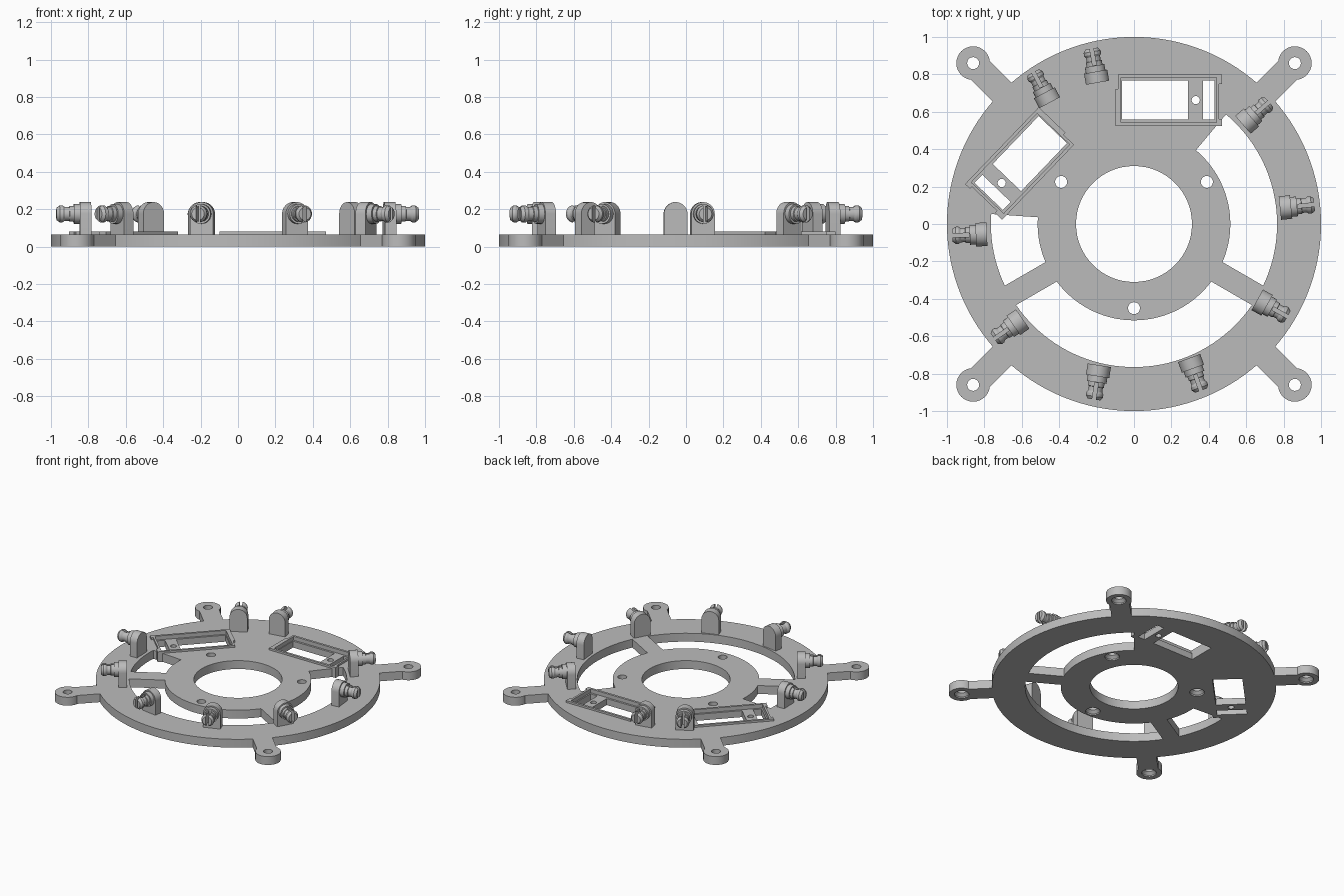
import bpy, bmesh
from math import sin, cos, pi, radians, asin
from mathutils import Matrix, Vector

cube = bpy.data.objects.get("Cube")
if cube:
    bpy.data.objects.remove(cube)

T = 0.065          # plate thickness
BEZEL_TOP = 0.08
AXIS_Z = 0.175     # height of the pin axis

grey = bpy.data.materials.new("light_grey_plastic")
grey.use_nodes = True
GREY = (0.5, 0.5, 0.5, 1)
grey.diffuse_color = GREY
grey.node_tree.nodes["Principled BSDF"].inputs["Base Color"].default_value = GREY


# ---- helpers ----
def prism(bm, pts, z0, z1, m=Matrix()):
    """Extrude a counter-clockwise outline between two heights."""
    lo = [bm.verts.new(m @ Vector((x, y, z0))) for x, y in pts]
    hi = [bm.verts.new(m @ Vector((x, y, z1))) for x, y in pts]
    bm.faces.new(lo[::-1])
    bm.faces.new(hi)
    n = len(pts)
    for i in range(n):
        j = (i + 1) % n
        bm.faces.new((lo[i], lo[j], hi[j], hi[i]))


def rect(x0, y0, x1, y1):
    return [(x0, y0), (x1, y0), (x1, y1), (x0, y1)]


def circle(r, cx=0, cy=0, n=32):
    return [(cx + r * cos(2 * pi * i / n), cy + r * sin(2 * pi * i / n)) for i in range(n)]


def lathe(bm, profile, m=Matrix(), n=32):
    """Closed solid of revolution about local z from (radius, z) pairs."""
    rings = [[bm.verts.new(m @ Vector((x, y, z))) for x, y in circle(r, n=n)] for r, z in profile]
    bm.faces.new(rings[0][::-1])
    bm.faces.new(rings[-1])
    for a, b in zip(rings, rings[1:]):
        for i in range(n):
            j = (i + 1) % n
            bm.faces.new((a[i], a[j], b[j], b[i]))


def make(name, bm):
    bmesh.ops.recalc_face_normals(bm, faces=bm.faces)
    me = bpy.data.meshes.new(name)
    bm.to_mesh(me)
    bm.free()
    me.materials.append(grey)
    ob = bpy.data.objects.new(name, me)
    bpy.context.collection.objects.link(ob)
    return ob


def boolean(ob, bm, op):
    """Apply a boolean with a temporary tool mesh."""
    tool = make("tool", bm)
    mod = ob.modifiers.new("cut", 'BOOLEAN')
    mod.operation, mod.object, mod.solver, mod.use_self = op, tool, 'EXACT', True
    bpy.context.view_layer.update()
    me = bpy.data.meshes.new_from_object(ob.evaluated_get(bpy.context.evaluated_depsgraph_get()))
    ob.modifiers.clear()
    ob.data = me
    bpy.data.objects.remove(tool)


def smooth(ob):
    bpy.ops.object.select_all(action='DESELECT')
    ob.select_set(True)
    bpy.context.view_layer.objects.active = ob
    bpy.ops.object.shade_smooth_by_angle(angle=radians(30))


# ---- base plate: disc with four corner lugs ----
bm = bmesh.new()
prism(bm, circle(1, n=128), 0, T)
plate = make("base_plate", bm)
LUGS = [(sx * 0.86, sy * 0.86) for sx in (1, -1) for sy in (1, -1)]
for x, y in LUGS:
    bm = bmesh.new()
    ang = Matrix.Rotation(Vector((1, 0)).angle_signed(Vector((x, y))) * -1, 4, 'Z')
    prism(bm, rect(0.85, -0.07, 1.2, 0.07), 0, T, ang)
    boolean(plate, bm, 'UNION')
    bm = bmesh.new()
    prism(bm, circle(0.09, x, y), 0, T)
    boolean(plate, bm, 'UNION')


# ---- centre hole and three arc windows ----
def window(bm, a0, a1, w0, w1, r0=0.515, r1=0.765, n=40):
    """Arc window; w0 and w1 are half widths of the spokes at its ends."""
    def arc(r):
        s, e = radians(a0) + asin(w0 / r), radians(a1) - asin(w1 / r)
        return [(r * cos(s + (e - s) * i / n), r * sin(s + (e - s) * i / n)) for i in range(n + 1)]
    prism(bm, arc(r1) + arc(r0)[::-1], -0.1, 0.2)


bm = bmesh.new()
prism(bm, circle(0.31, n=64), -0.1, 0.2)
window(bm, -30, 50, 0.06, 0)
window(bm, 176, 210, 0, 0.06)
window(bm, 210, 330, 0.06, 0.06)
boolean(plate, bm, 'DIFFERENCE')

# ---- two rectangular bezels with ledge, openings and screw bridge ----
SEATS = [Matrix.Translation((0.185, 0.6625, 0)),
         Matrix.Translation((-0.607, 0.324, 0)) @ Matrix.Rotation(radians(226.2), 4, 'Z')]
TABS = [(-0.27, -0.1375, 0.285, 0.1375), (-0.285, -0.1375, -0.2, 0.06),
        (0.2, 0.085, 0.285, 0.1375), (0.2, -0.1375, 0.285, -0.1)]
for seat in SEATS:
    for i, tab in enumerate(TABS):
        bm = bmesh.new()
        x0, y0, x1, y1 = tab
        prism(bm, rect(x0, y0, min(x1, 0.27) if i == 0 else x1, y1), 0, BEZEL_TOP, seat)
        boolean(plate, bm, 'UNION')

bm = bmesh.new()
for seat in SEATS:
    prism(bm, rect(-0.255, -0.12, 0.255, 0.12), 0.05, 0.2, seat)
# countersunk screw holes in lugs and hub
HUB = [(0.45 * cos(radians(a)), 0.45 * sin(radians(a))) for a in (30, 150, 270)]
for x, y in LUGS + HUB:
    lathe(bm, [(0.052, -0.05), (0.052, 0.01), (0.032, 0.03), (0.032, 0.2)],
          Matrix.Translation((x, y, 0)))
boolean(plate, bm, 'DIFFERENCE')

bm = bmesh.new()
for seat in SEATS:
    prism(bm, rect(-0.25, -0.105, 0.105, 0.105), -0.1, 0.2, seat)
    prism(bm, rect(0.185, -0.105, 0.245, 0.105), -0.1, 0.2, seat)
    prism(bm, circle(0.022, 0.145, 0, 16), -0.1, 0.2, seat)
boolean(plate, bm, 'DIFFERENCE')
smooth(plate)

# ---- round-topped post, facing +x ----
R = 0.063
dome = [(R * cos(pi * i / 20), AXIS_Z + R * sin(pi * i / 20)) for i in range(21)]
upright = Matrix(((0, 0, 1, 0), (1, 0, 0, 0), (0, 1, 0, 0), (0, 0, 0, 1)))
bm = bmesh.new()
prism(bm, [(-R, T - 0.005), (R, T - 0.005)] + dome, -0.03, 0.03, upright)
post = make("post_1", bm)
smooth(post)

# ---- split snap pin along +x ----
along = Matrix.Translation((0, 0, AXIS_Z)) @ Matrix.Rotation(pi / 2, 4, 'Y')
bm = bmesh.new()
lathe(bm, [(0.053, 0.025), (0.053, 0.062), (0.043, 0.062), (0.043, 0.085), (0.038, 0.087),
           (0.038, 0.11), (0.046, 0.122), (0.046, 0.138), (0.034, 0.155)], along, 24)
pin = make("split_pin_1", bm)
bm = bmesh.new()
prism(bm, rect(0.065, -0.01, 0.3, 0.01), 0, 0.4)
boolean(pin, bm, 'DIFFERENCE')
smooth(pin)

# ---- nine posts with pins: x, y, heading ----
PEGS = [(-0.2, 0.785, 100), (-0.465, 0.675, 118), (-0.816, -0.056, 182),
        (-0.62, -0.525, 215), (-0.19, -0.785, 261), (0.305, -0.745, 290),
        (0.685, -0.42, 331), (0.81, 0.088, 6), (0.605, 0.55, 41)]
for i, (x, y, a) in enumerate(PEGS):
    place = Matrix.Translation((x, y, 0)) @ Matrix.Rotation(radians(a), 4, 'Z')
    for first in (post, pin):
        ob = first
        if i:
            ob = first.copy()
            ob.name = first.name.replace("_1", "_%d" % (i + 1))
            bpy.context.collection.objects.link(ob)
        ob.matrix_world = place
